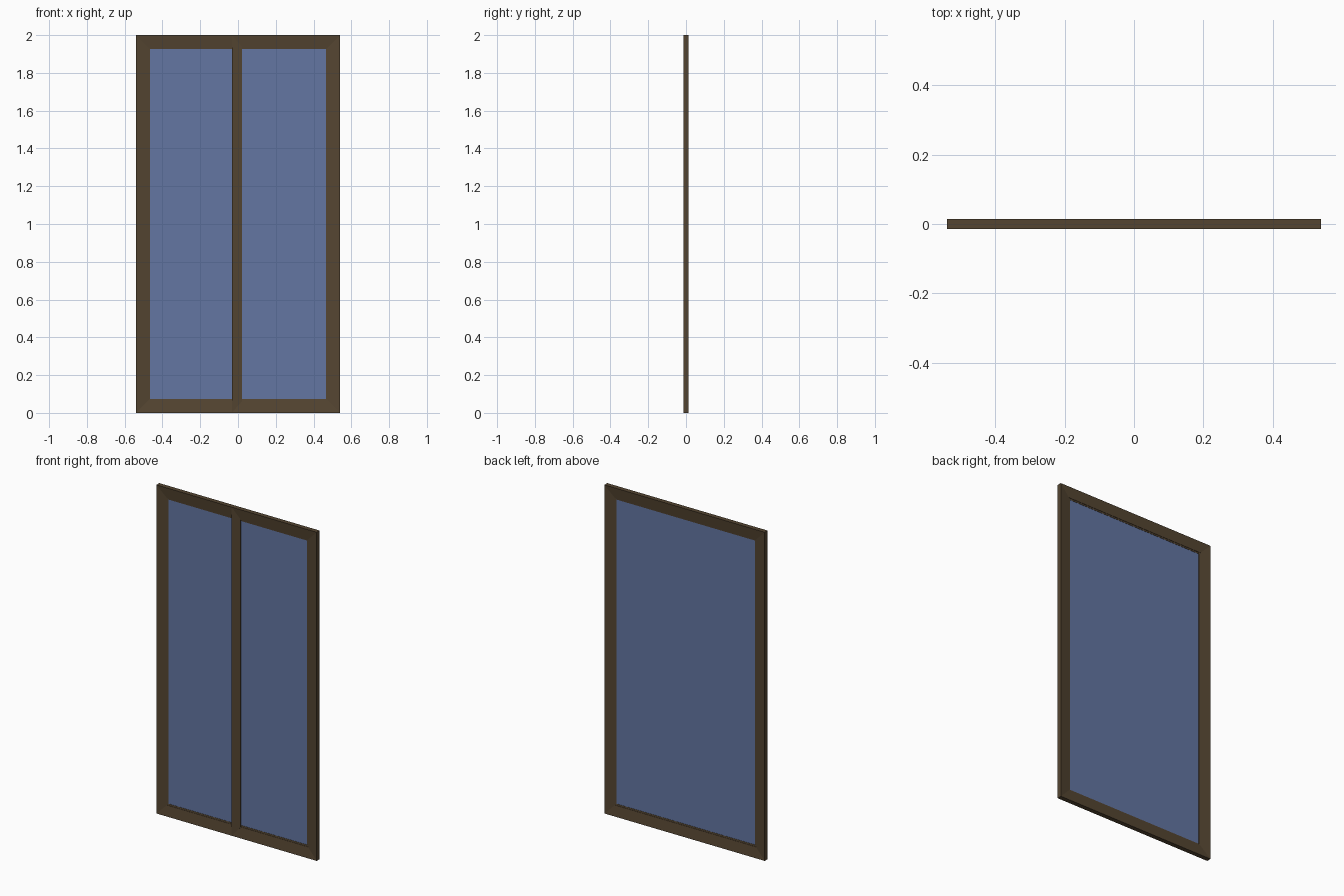
import bpy, bmesh

if "Cube" in bpy.data.objects:
    bpy.data.objects.remove(bpy.data.objects["Cube"])

W, H, D = 0.54, 2.0, 0.014     # half width, height, half depth
INSET, LIP = 0.065, 0.074      # width of sloped face, and of the inner lip


def material(name, rgb):
    m = bpy.data.materials.new(name)
    m.diffuse_color = (*rgb, 1)
    m.use_nodes = True
    m.node_tree.nodes["Principled BSDF"].inputs["Base Color"].default_value = m.diffuse_color
    return m


brown = material("dark bronze", (0.090, 0.060, 0.031))
blue = material("blue glass", (0.125, 0.180, 0.360))


def finish(name, bm, mat):
    bmesh.ops.recalc_face_normals(bm, faces=bm.faces)
    me = bpy.data.meshes.new(name)
    bm.to_mesh(me)
    bm.free()
    me.materials.append(mat)
    ob = bpy.data.objects.new(name, me)
    bpy.context.collection.objects.link(ob)
    return ob


def rect(bm, inset, y):
    a, lo, hi = W - inset, inset, H - inset
    return [bm.verts.new(p) for p in
            ((-a, y, lo), (a, y, lo), (a, y, hi), (-a, y, hi))]


def bridge(bm, loops, closed):
    n = len(loops)
    for i in range(n if closed else n - 1):
        a, b = loops[i], loops[(i + 1) % n]
        k = len(a)
        for j in range(k):
            bm.faces.new((a[j], a[(j + 1) % k], b[(j + 1) % k], b[j]))


# mitred outer frame: profile slopes inward on front and back, with a small lip
bm = bmesh.new()
half = [(0, D), (INSET, 0.006), (INSET, 0.004), (LIP, 0.003)]
profile = [(d, -y) for d, y in half] + [(d, y) for d, y in reversed(half)]
bridge(bm, [rect(bm, d, y) for d, y in profile], True)
finish("outer_frame", bm, brown)

# glass pane
bm = bmesh.new()
front, back = rect(bm, INSET + 0.003, -0.0015), rect(bm, INSET + 0.003, 0.0015)
bridge(bm, [front, back], False)
bm.faces.new(front)
bm.faces.new(back)
finish("glass_pane", bm, blue)

# centre bar on the front only, sloped and mitred into the frame
bm = bmesh.new()
section = [(-0.033, -D + 0.0002, 0.001), (0.022, -0.0065, 0.062),
           (0.022, -0.001, 0.062), (-0.033, -0.001, 0.001)]
low = [bm.verts.new((x, y, z)) for x, y, z in section]
high = [bm.verts.new((x, y, H - z)) for x, y, z in section]
bridge(bm, [low, high], False)
bm.faces.new(low)
bm.faces.new(high)
finish("centre_bar", bm, brown)
